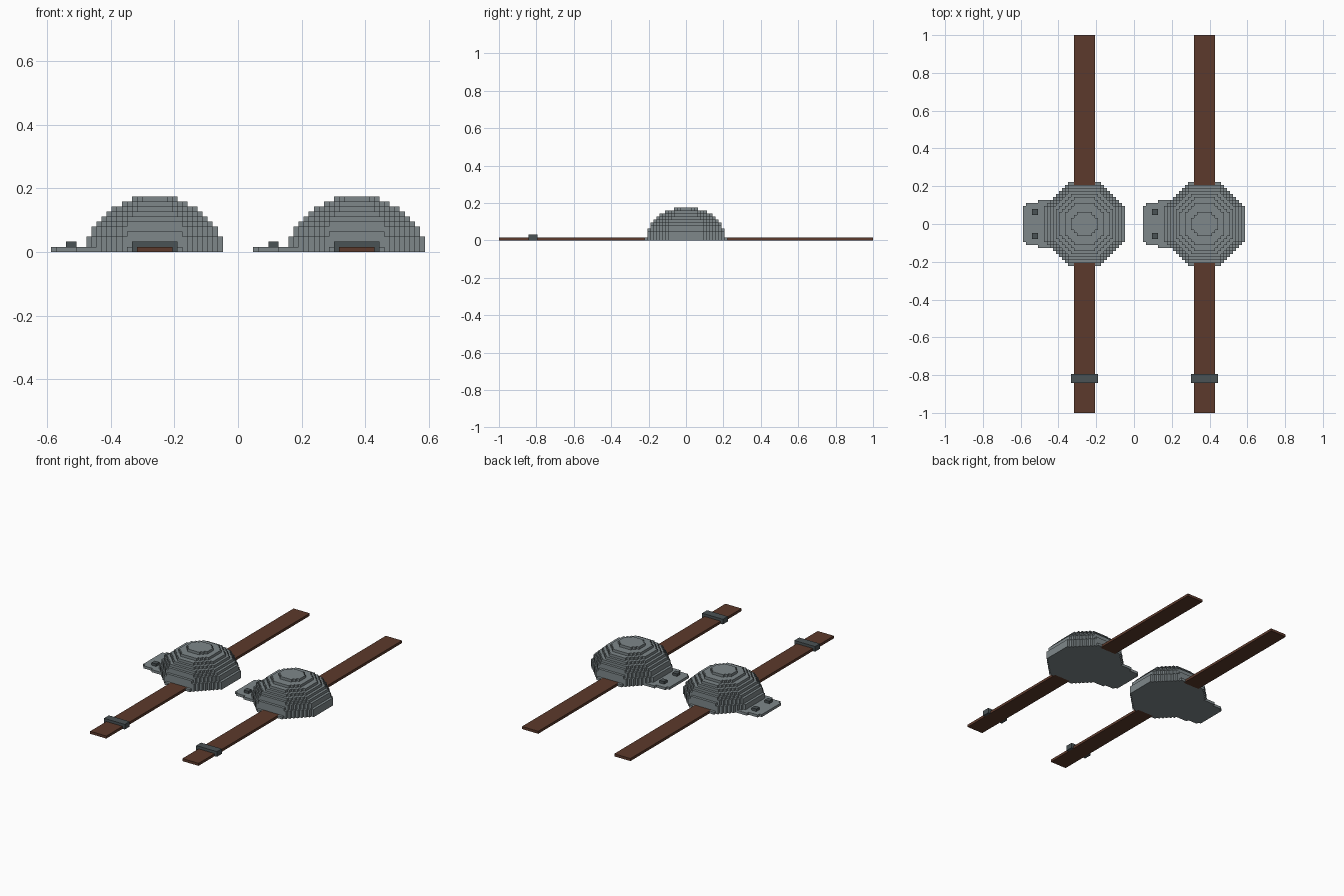
import bpy, bmesh, math

if "Cube" in bpy.data.objects:
    bpy.data.objects.remove(bpy.data.objects["Cube"])

U = 2 / 126            # size of one block
CX = -16.5             # dome centre of the left pad, in blocks
SHIFT = 40             # distance between the two pads, in blocks


def material(name, color):
    m = bpy.data.materials.new(name)
    m.diffuse_color = (*color, 1)
    m.use_nodes = True
    m.node_tree.nodes["Principled BSDF"].inputs["Base Color"].default_value = m.diffuse_color
    return m


GREY = material("steel grey", (0.21, 0.245, 0.255))
DARK = material("dark steel", (0.068, 0.084, 0.089))
BROWN = material("leather brown", (0.107, 0.042, 0.025))

# the six block faces: outward direction and corner offsets
FACES = {
    (1, 0, 0): [(1, 0, 0), (1, 1, 0), (1, 1, 1), (1, 0, 1)],
    (-1, 0, 0): [(0, 0, 0), (0, 0, 1), (0, 1, 1), (0, 1, 0)],
    (0, 1, 0): [(0, 1, 0), (0, 1, 1), (1, 1, 1), (1, 1, 0)],
    (0, -1, 0): [(0, 0, 0), (1, 0, 0), (1, 0, 1), (0, 0, 1)],
    (0, 0, 1): [(0, 0, 1), (1, 0, 1), (1, 1, 1), (0, 1, 1)],
    (0, 0, -1): [(0, 0, 0), (0, 1, 0), (1, 1, 0), (1, 0, 0)],
}


def block(x0, x1, y0, y1, z0, z1):
    return {(x, y, z) for x in range(x0, x1) for y in range(y0, y1) for z in range(z0, z1)}


def build(name, cells, mat, shift):
    """Make one object from the outer faces of a set of blocks."""
    bm = bmesh.new()
    verts = {}
    for c in cells:
        for d, corners in FACES.items():
            if (c[0] + d[0], c[1] + d[1], c[2] + d[2]) in cells:
                continue
            quad = []
            for o in corners:
                k = (c[0] + o[0], c[1] + o[1], c[2] + o[2])
                if k not in verts:
                    verts[k] = bm.verts.new(((k[0] + shift) * U, k[1] * U, k[2] * U))
                quad.append(verts[k])
            bm.faces.new(quad)
    me = bpy.data.meshes.new(name)
    bm.to_mesh(me)
    bm.free()
    me.materials.append(mat)
    bpy.context.collection.objects.link(bpy.data.objects.new(name, me))


# straps run out from under the dome to the front and the back
front_strap = block(-20, -13, -63, -13, 0, 1)
back_strap = block(-20, -13, 13, 63, 0, 1)

# stepped eight-sided dome
dome = set()
for z in range(11):
    r = 13.6 * math.sqrt(1 - ((z + 0.5) / 11) ** 2)
    for x, y, _ in block(-31, -2, -15, 15, 0, 1):
        a, b = abs(x + 0.5 - CX), abs(y + 0.5)
        if max(a, b) <= r and a + b <= r * math.sqrt(2):
            dome.add((x, y, z))

# side flange with clipped corners
dome |= block(-37, -36, -6, 6, 0, 1) | block(-36, -32, -7, 7, 0, 1) | block(-32, -26, -8, 8, 0, 1)
dome -= front_strap | back_strap

# buckle wraps over the front strap, rivets sit on the flange
buckle = block(-21, -12, -53, -50, 0, 2) - front_strap
rivets = block(-34, -32, 3, 5, 1, 2), block(-34, -32, -5, -3, 1, 2)

for side, shift in (("left", 0), ("right", SHIFT)):
    build(side + "_dome_pad", dome, GREY, shift)
    build(side + "_front_strap", front_strap, BROWN, shift)
    build(side + "_back_strap", back_strap, BROWN, shift)
    build(side + "_buckle", buckle, DARK, shift)
    build(side + "_back_rivet", rivets[0], DARK, shift)
    build(side + "_front_rivet", rivets[1], DARK, shift)
